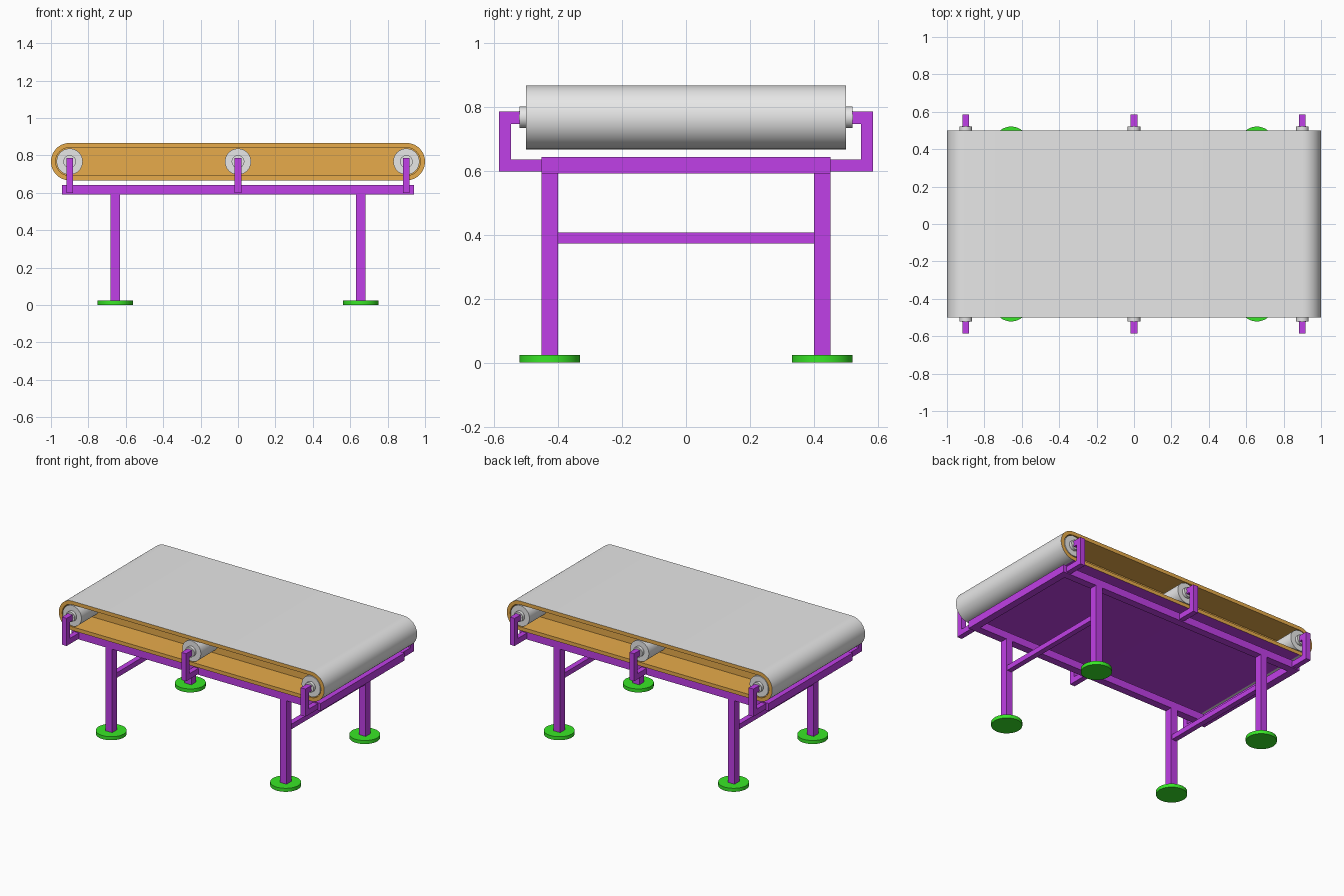
import bpy, bmesh, math

cube = bpy.data.objects.get("Cube")
if cube:
    bpy.data.objects.remove(cube, do_unlink=True)


def material(name, rgb):
    m = bpy.data.materials.new(name)
    m.use_nodes = True
    m.diffuse_color = (*rgb, 1)
    m.node_tree.nodes["Principled BSDF"].inputs["Base Color"].default_value = (*rgb, 1)
    return m


GREY = material("light grey", (0.8, 0.8, 0.8))
TAN = material("belt tan", (0.8, 0.41, 0.07))
PURPLE = material("frame purple", (0.53, 0.05, 0.8))
GREEN = material("foot green", (0.04, 0.8, 0.02))


def box(name, x, y, z, mat=PURPLE):
    """Box from (min, max) ranges."""
    bpy.ops.mesh.primitive_cube_add(size=1, location=[sum(r) / 2 for r in (x, y, z)])
    ob = bpy.context.object
    ob.name = name
    ob.scale = [abs(r[1] - r[0]) for r in (x, y, z)]
    bpy.ops.object.transform_apply(location=False, rotation=False)
    ob.data.materials.append(mat)
    return ob


def cylinder(name, radius, length, loc, mat, along_y=False):
    rot = (math.pi / 2, 0, 0) if along_y else (0, 0, 0)
    bpy.ops.mesh.primitive_cylinder_add(vertices=48, radius=radius, depth=length,
                                        location=loc, rotation=rot)
    ob = bpy.context.object
    ob.name = name
    ob.data.materials.append(mat)
    bpy.ops.object.shade_smooth_by_angle(angle=math.radians(35))
    return ob


AXLE_Z, AXLE_X, HALF = 0.767, 0.9, 0.5
BELT_R, INNER_R, CORE_Y = 0.1, 0.075, 0.31


# Belt: grey running surface, purple flat underside, tan edges, lining and core
def stadium(bm, radius, y, steps=24):
    loop = []
    for side in (1, -1):
        for i in range(steps + 1):
            a = math.pi * (i / steps - 0.5)
            loop.append(bm.verts.new((side * (AXLE_X + radius * math.cos(a)), y,
                                      AXLE_Z + side * radius * math.sin(a))))
    return loop


bm = bmesh.new()
loops = [stadium(bm, r, y) for r, y in (
    (INNER_R, -CORE_Y), (INNER_R, -HALF), (BELT_R, -HALF),
    (BELT_R, HALF), (INNER_R, HALF), (INNER_R, CORE_Y))]
for band, (a, b) in enumerate(zip(loops, loops[1:])):
    for i in range(len(a)):
        j = (i + 1) % len(a)
        f = bm.faces.new((a[i], a[j], b[j], b[i]))
        underside = j == 0
        f.material_index = (2 if underside else 0) if band == 2 else 1
for loop in (loops[0], loops[-1]):
    bm.faces.new(loop).material_index = 1
bmesh.ops.recalc_face_normals(bm, faces=bm.faces)
mesh = bpy.data.meshes.new("belt")
bm.to_mesh(mesh)
bm.free()
belt = bpy.data.objects.new("belt", mesh)
bpy.context.collection.objects.link(belt)
for mat in (GREY, TAN, PURPLE):
    mesh.materials.append(mat)
bpy.ops.object.select_all(action="DESELECT")
belt.select_set(True)
bpy.context.view_layer.objects.active = belt
bpy.ops.object.shade_smooth_by_angle(angle=math.radians(35))

# Rollers with journals, held by hooked brackets on both sides
for x, place in ((-AXLE_X, "right"), (0, "middle"), (AXLE_X, "left")):
    cylinder(f"{place}_roller", 0.07, 2 * HALF, (x, 0, AXLE_Z), GREY, True)
    cylinder(f"{place}_journal", 0.034, 1.042, (x, 0, AXLE_Z), GREY, True)
    cylinder(f"{place}_pin", 0.02, 1.046, (x, 0, AXLE_Z), GREY, True)
    xr = (x - 0.018, x + 0.018)
    for s, side in ((-1, "front"), (1, "back")):
        tag = f"{place}_{side}_bracket"
        box(tag + "_arm", xr, (s * 0.43, s * 0.585), (0.598, 0.636))
        box(tag + "_post", xr, (s * 0.547, s * 0.585), (0.598, 0.786))
        box(tag + "_tip", xr, (s * 0.52, s * 0.585), (0.747, 0.786))

# Open frame of four rails
RAIL_Z = (0.592, 0.643)
for s, side in ((-1, "front"), (1, "back")):
    box(f"{side}_rail", (-0.94, 0.94), (s * 0.4, s * 0.452), RAIL_Z)
for s, side in ((-1, "right"), (1, "left")):
    box(f"{side}_end_rail", (s * 0.89, s * 0.94), (-0.4, 0.4), RAIL_Z)

# Legs, round feet and cross bars
for sx, end in ((-1, "right"), (1, "left")):
    x = sx * 0.657
    for sy, side in ((-1, "front"), (1, "back")):
        box(f"{side}_{end}_leg", (x - 0.025, x + 0.025), (sy * 0.4, sy * 0.452), (0.02, 0.6))
        cylinder(f"{side}_{end}_foot", 0.095, 0.024, (x, sy * 0.426, 0.012), GREEN)
    box(f"{end}_cross_bar", (x - 0.018, x + 0.018), (-0.4, 0.4), (0.372, 0.407))
